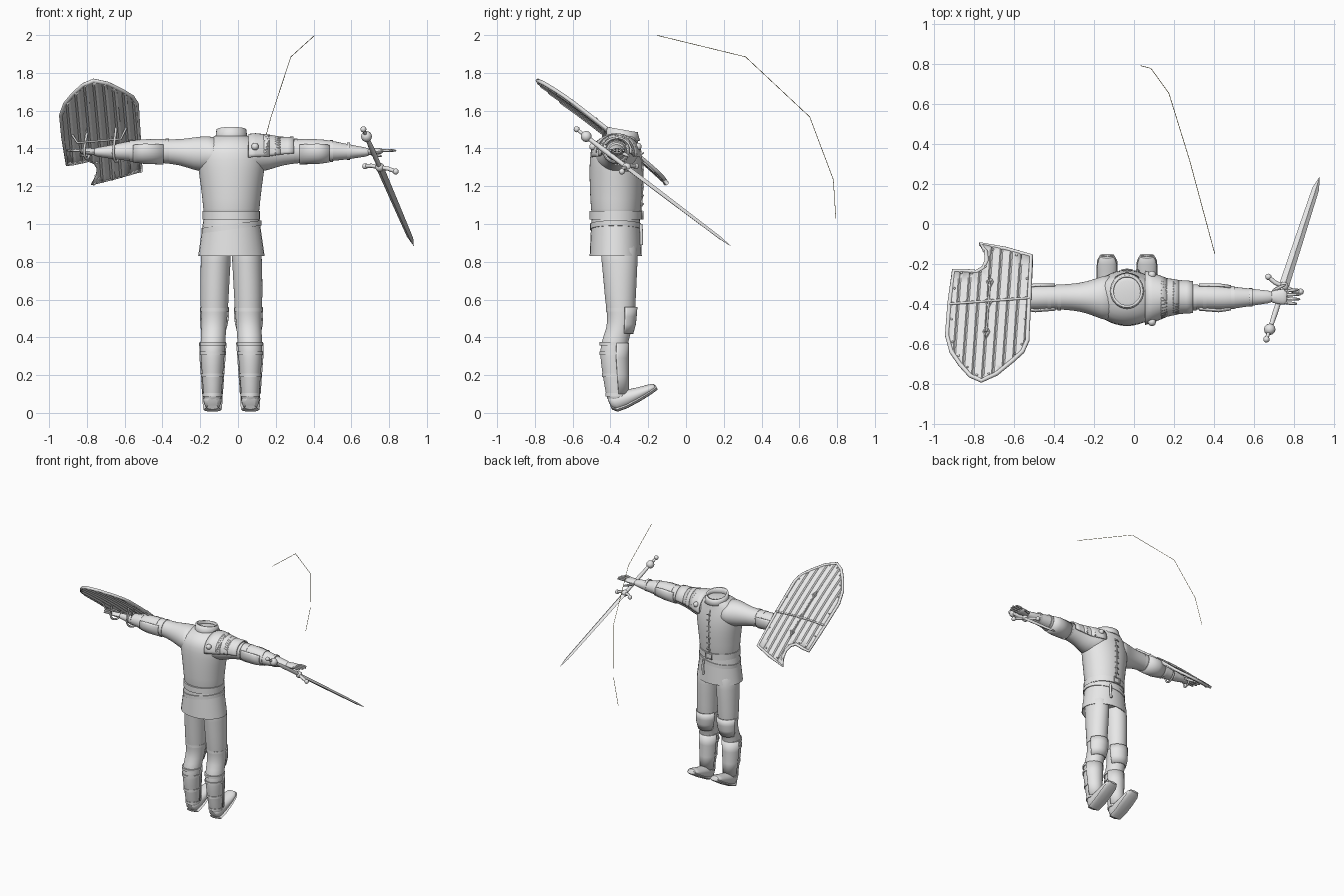
import bpy, bmesh, math
from mathutils import Vector as V

if "Cube" in bpy.data.objects:
    bpy.data.objects.remove(bpy.data.objects["Cube"])

CX = -0.035   # body centre line
made = []


def material(name, rgb):
    m = bpy.data.materials.new(name)
    m.use_nodes = True
    m.diffuse_color = (*rgb, 1)
    m.node_tree.nodes["Principled BSDF"].inputs["Base Color"].default_value = (*rgb, 1)
    return m


GREY = material("light grey", (0.8, 0.8, 0.8))
CORD = material("olive cord", (0.35, 0.28, 0.1))


def finish(name, bm, mat=GREY):
    me = bpy.data.meshes.new(name)
    bm.to_mesh(me)
    bm.free()
    ob = bpy.data.objects.new(name, me)
    bpy.context.collection.objects.link(ob)
    me.materials.append(mat)
    made.append(ob)
    return ob


def loft(name, rings, n=20, arc=None, sub=0, cap=True, thick=0):
    """Skin rings of (centre, axis a, axis b); arc gives a partial shell in degrees."""
    bm = bmesh.new()
    a0, a1 = arc or (0, 360)
    steps = n + 1 if arc else n
    rows = []
    for c, a, b in rings:
        angs = [math.radians(a0 + (a1 - a0) * i / n) for i in range(steps)]
        rows.append([bm.verts.new(V(c) + V(a) * math.cos(t) + V(b) * math.sin(t)) for t in angs])
    for r, q in zip(rows, rows[1:]):
        for i in range(n):
            j = (i + 1) % steps
            bm.faces.new((r[i], r[j], q[j], q[i]))
    if cap and not arc:
        bm.faces.new(rows[0])
        bm.faces.new(rows[-1])
    bmesh.ops.recalc_face_normals(bm, faces=bm.faces)
    ob = finish(name, bm)
    if thick:
        s = ob.modifiers.new("thickness", "SOLIDIFY")
        s.thickness, s.offset = thick, 0
    if sub:
        ob.modifiers.new("smooth", "SUBSURF").levels = sub
        ob.modifiers["smooth"].render_levels = sub
    return ob


def zring(x, y, z, rx, ry):
    return ((x, y, z), (rx, 0, 0), (0, ry, 0))


def band(name, x, y, z, rx, ry, h, tilt=0):
    rings = [zring(x, y, z + k * h, rx + e, ry + e)
             for k, e in ((-.5, -.012), (-.5, 0), (.5, 0), (.5, -.012))]
    ob = loft(name, rings, 28)
    for v in ob.data.vertices:
        v.co.z += tilt * (v.co.x - x)
    return ob


def tube(name, pts, r, mat=GREY, closed=False):
    cu = bpy.data.curves.new(name, "CURVE")
    cu.dimensions = "3D"
    cu.bevel_depth, cu.bevel_resolution, cu.use_fill_caps = r, 2, True
    sp = cu.splines.new("POLY")
    sp.points.add(len(pts) - 1)
    for p, co in zip(sp.points, pts):
        p.co = (*co, 1)
    sp.use_cyclic_u = closed
    ob = bpy.data.objects.new(name, cu)
    bpy.context.collection.objects.link(ob)
    cu.materials.append(mat)


def ball(name, co, r):
    bm = bmesh.new()
    bmesh.ops.create_uvsphere(bm, u_segments=12, v_segments=8, radius=r)
    bmesh.ops.translate(bm, verts=bm.verts, vec=V(co))
    return finish(name, bm)


# Torso, tunic skirt, collar and belts
loft("torso", [zring(CX, y, z, rx, ry) for z, y, rx, ry in (
    (1.0, -.37, .145, .125), (1.07, -.372, .148, .132), (1.2, -.37, .162, .141),
    (1.3, -.37, .178, .142), (1.38, -.375, .185, .134), (1.43, -.37, .155, .116),
    (1.465, -.345, .095, .09), (1.475, -.335, .06, .06))], 28, sub=1)
loft("tunic_skirt", [zring(CX, -.372, z, rx, ry) for z, rx, ry in (
    (.86, .15, .11), (.83, .172, .132), (.83, .176, .138), (.92, .163, .134), (1.04, .146, .128))], 28)
collar = loft("collar", [zring(CX, -.337, z, r, r + .003) for z, r in (
    (1.44, .085), (1.475, .077), (1.515, .073))], 28, cap=False, thick=.012)
for v in collar.data.vertices:
    v.co.z -= max(0, v.co.z - 1.46) * 3.5 * (v.co.y + .42)
band("waist_belt", CX, -.373, 1.047, .152, .139, .045)
band("slanted_belt", CX, -.373, .985, .159, .136, .028, .13)

# Front placket, lacing and buckle
for i in range(7):
    z = 1.1 + i * .045
    tube("front_lace", [(CX - .016, -.231, z), (CX, -.226, z + .006), (CX + .016, -.231, z)], .004)
tube("front_seam", [(CX, -.238, 1.07), (CX, -.23, 1.2), (CX, -.229, 1.3), (CX, -.245, 1.39), (CX, -.27, 1.44)], .005)
tube("belt_buckle", [(CX + a, -.23, 1.047 + b) for a, b in
                     ((-.025, -.02), (.025, -.02), (.025, .02), (-.025, .02))], .005, closed=True)
tube("hanging_strap", [(CX + .05, -.24, 1.0), (CX + .055, -.236, .95), (CX + .05, -.236, .89)], .009)

ARM = [(.05, -.37, 1.365, .13, .095), (.13, -.37, 1.37, .108, .098), (.2, -.368, 1.372, .08, .088),
       (.27, -.366, 1.38, .067, .068), (.36, -.366, 1.386, .062, .064), (.46, -.37, 1.39, .062, .061),
       (.52, -.37, 1.388, .058, .056), (.6, -.368, 1.383, .047, .044), (.68, -.366, 1.381, .035, .029),
       (.74, -.365, 1.381, .03, .021)]
LEG = [(.95, .075, -.36, .083, .11), (.8, .084, -.35, .08, .095), (.6, .09, -.348, .076, .083),
       (.52, .09, -.343, .071, .074), (.45, .093, -.35, .066, .068), (.37, .098, -.382, .067, .073),
       (.29, .1, -.383, .063, .072), (.2, .1, -.376, .056, .066), (.1, .1, -.367, .049, .058),
       (.05, .1, -.368, .046, .045)]
UP = V((0, -.42, .907))   # upward direction of the tilted feet

for s, side in ((1, "left"), (-1, "right")):
    def X(d):
        return CX + s * d

    def xring(d, y, z, ry, rz, e=0):
        return ((X(d), y, z), (0, ry + e, 0), (0, 0, rz + e))

    # Arm with elbow guard and straps
    loft(side + "_arm", [xring(*r) for r in ARM], sub=1)
    loft(side + "_elbow_guard", [xring(*r, e=g) for r, g in
                                 zip(ARM[4:7], (.003, .007, .002))], arc=(150, 390), thick=.008)
    for d, r in ((.34, .066), (.39, .065), (.53, .058), (.62, .046)):
        loft(side + "_arm_strap", [xring(d + o, -.368, 1.386, r + e, r + e) for o, e in
                                   ((-.009, -.01), (-.009, 0), (.009, 0), (.009, -.01))])

    # Open hand
    loft(side + "_palm", [xring(d, -.365, z, ry, rz) for d, z, ry, rz in (
        (.71, 1.381, .025, .018), (.745, 1.383, .036, .02), (.785, 1.386, .042, .017),
        (.805, 1.386, .038, .012))], 12, sub=1)
    for i, reach in enumerate((.855, .872, .878, .865)):
        k = i - 1.5
        loft(side + "_finger", [xring(d, -.365 + k * w, z, r, r) for d, w, z, r in (
            (.78, .019, 1.387, .01), (.83, .022, 1.391, .0095), (reach, .024, 1.388, .007))], 8, sub=1)
    loft(side + "_thumb", [xring(.72, -.342, 1.378, .013, .012), xring(.765, -.315, 1.366, .011, .01),
                           xring(.8, -.303, 1.358, .007, .007)], 8, sub=1)

    # Leg with boot bands, knee and shin plates
    loft(side + "_leg", [zring(X(d), y, z, rx, ry) for z, d, y, rx, ry in LEG], sub=1)
    for z, d, y, rx, ry in ((.545, .09, -.346, .074, .077), (.365, .098, -.382, .07, .077),
                            (.315, .1, -.383, .068, .076), (.2, .1, -.376, .06, .069),
                            (.095, .1, -.367, .052, .06)):
        band(side + "_leg_strap", X(d), y, z, rx, ry, .018)
    loft(side + "_knee_guard", [zring(X(d), -.345, z, r, r + e) for z, d, r, e in (
        (.42, .095, .06, .002), (.47, .093, .072, .004), (.51, .09, .076, .004), (.56, .09, .076, .008))],
        arc=(15, 165), thick=.008)
    loft(side + "_shin_guard", [zring(X(d), y, z, rx + .003, ry + .004) for z, d, y, rx, ry in LEG[5:9]],
         arc=(10, 170), thick=.008)

    # Foot and sole, toes tilted upward
    FOOT = [(-.408, .052, .03, .035), (-.385, .055, .047, .052), (-.33, .073, .05, .05),
            (-.255, .098, .052, .036), (-.19, .127, .05, .026), (-.158, .142, .034, .018)]
    loft(side + "_boot_foot", [((X(.1), y, z), (rx, 0, 0), UP * rv) for y, z, rx, rv in FOOT], sub=1)
    loft(side + "_boot_sole", [(V((X(.1), y, z)) - UP * (rv - .01), (rx * 1.02, 0, 0), UP * .012)
                               for y, z, rx, rv in FOOT], 12)

# Layered shoulder plate on one side only
for i, (d0, d1) in enumerate(((.09, .2), (.17, .26), (.23, .33))):
    rows = []
    for k in range(4):
        d = d0 + (d1 - d0) * k / 3
        a, b = next((p, q) for p, q in zip(ARM, ARM[1:]) if p[0] <= d <= q[0])
        f = (d - a[0]) / (b[0] - a[0])
        y, z, ry, rz = [p + (q - p) * f for p, q in zip(a[1:], b[1:])]
        rows.append(((CX + d, y, z), (0, ry + .012, 0), (0, 0, rz + .008)))
    loft("left_shoulder_plate", rows, arc=(-8, 188), thick=.01)
for y in (-.255, -.492):
    ball("shoulder_plate_rivet", (CX + .125, y, 1.41), .02)

# Sword
START, TIP = V((.66, -.59, 1.51)), V((.93, .235, .885))
AXIS = (TIP - START).normalized()
GUARD = V((.16, -.07, -.03))
GUARD = (GUARD - AXIS * GUARD.dot(AXIS)).normalized()
FLAT = AXIS.cross(GUARD)


def along(t):
    return START.lerp(TIP, t)


loft("sword_blade", [(along(t), GUARD * w, FLAT * h) for t, w, h in (
    (.33, .026, .012), (.6, .023, .011), (.93, .018, .008), (1, .001, .001))], 4)
loft("sword_grip", [(along(t), GUARD * r, FLAT * r) for t, r in (
    (.06, .01), (.18, .014), (.33, .012))], 12)
ball("sword_pommel", along(.075), .029)
ball("sword_pommel_knob", along(.014), .016)
tube("sword_neck", [along(.01), along(.08)], .009)
tube("sword_guard", [along(.335) + GUARD * k + AXIS * e for k, e in
                     ((-.09, .015), (-.05, 0), (.05, 0), (.09, .015))], .011)
for k in (-.09, .09):
    ball("sword_guard_end", along(.335) + GUARD * k + AXIS * .015, .016)
ball("sword_guard_boss", along(.335), .024)

# Planked shield: outline in plan, lifted onto a tilted, gently bowed surface
OUTLINE = [(-.765, -.785), (-.69, -.75), (-.61, -.685), (-.56, -.64), (-.535, -.585), (-.525, -.37),
           (-.515, -.16), (-.64, -.125), (-.77, -.1), (-.742, -.14), (-.738, -.185), (-.755, -.22),
           (-.79, -.24), (-.85, -.235), (-.905, -.235), (-.925, -.4), (-.937, -.56), (-.915, -.64),
           (-.87, -.705), (-.82, -.76)]
SEAMS = [-.855 + .05 * k for k in range(8)]


def on_shield(x, y, lift=0):
    u = x + .73
    z = 1.772 - (y + .79) * .795 + .025 * (1 - ((y + .44) / .35) ** 2) + .1 * u - .25 * u * u
    return V((x, y, z + lift))


bm = bmesh.new()
bm.faces.new([bm.verts.new((x, y, 0)) for x, y in OUTLINE])
bmesh.ops.triangulate(bm, faces=bm.faces)
cuts = [((c + o, 0, 0), (1, -.07, 0)) for c in SEAMS for o in (-.007, 0, .007)]
cuts += [((0, -.7 + .08 * k, 0), (0, 1, 0)) for k in range(8)]
for co, no in cuts:
    bmesh.ops.bisect_plane(bm, geom=bm.verts[:] + bm.edges[:] + bm.faces[:], plane_co=co, plane_no=no)
for v in bm.verts:
    s = v.co.x - .07 * v.co.y
    groove = max(0, 1 - min(abs(s - c) for c in SEAMS) / .007)
    v.co = on_shield(v.co.x, v.co.y, -.01 * groove)
boards = finish("shield_boards", bm)
sol = boards.modifiers.new("thickness", "SOLIDIFY")
sol.thickness, sol.offset = .014, -1
tube("shield_rim", [on_shield(x, y, -.006) for x, y in OUTLINE], .011, closed=True)

# Shield rivets, cross bar and ornaments
for (x0, y0), (x1, y1) in zip(OUTLINE, OUTLINE[1:] + OUTLINE[:1]):
    mx, my = (x0 + x1) / 2, (y0 + y1) / 2
    ball("shield_rivet", on_shield(mx + (-.73 - mx) * .08, my + (-.42 - my) * .05, .001), .006)
tube("shield_cross_bar", [on_shield(-.925 + .04 * k, -.4 + .003 * k, .003) for k in range(11)], .007)
for y in (-.29, -.39, -.54):
    x = -.73 + .07 * (y + .4)
    tube("shield_ornament", [on_shield(x + a, y + b, .003) for a, b in
                             ((0, -.03), (.014, 0), (0, .03), (-.014, 0))], .005, closed=True)
tube("shield_spine", [on_shield(-.73 + .07 * (y + .4), y, .002) for y in (-.54, -.46, -.39, -.29)], .005)

# Arm straps and handle under the shield
for x, r in ((-.8, .05), (-.645, .068)):
    pts = [(x + .015 * math.cos(t), -.37 + r * math.cos(t), 1.39 - r * .9 * math.sin(t))
           for t in (math.pi * i / 12 for i in range(13))]
    ends = [on_shield(x, -.37 + r, -.01), on_shield(x, -.37 - r, -.01)]
    tube("shield_arm_strap", [ends[0]] + pts + [ends[1]], .007)
tube("shield_handle", [on_shield(-.88, -.43, -.015), (-.85, -.43, 1.43),
                       (-.62, -.44, 1.45), on_shield(-.59, -.44, -.015)], .006)

# Trailing cord
tube("cord", [(.405, -.15, 1.998), (.28, .315, 1.885), (.175, .655, 1.567), (.085, .78, 1.235),
              (.035, .793, 1.03)], .0015, CORD)

# Smooth shading with crisp edges
bpy.ops.object.select_all(action="DESELECT")
for ob in made:
    ob.select_set(True)
bpy.context.view_layer.objects.active = made[0]
bpy.ops.object.shade_smooth_by_angle(angle=math.radians(35))
